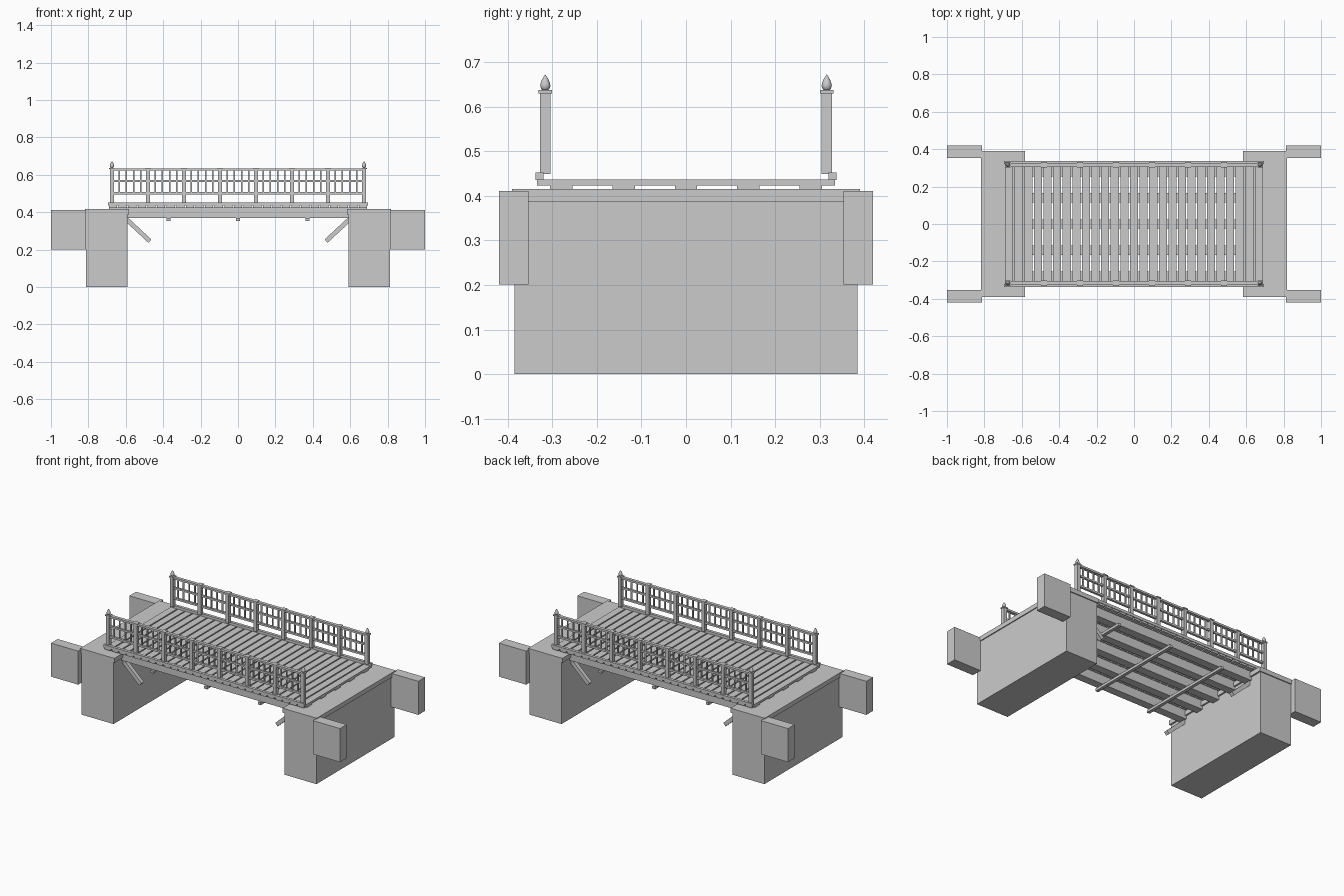
import bpy, bmesh, math
from mathutils import Matrix, Vector

if "Cube" in bpy.data.objects:
    bpy.data.objects.remove(bpy.data.objects["Cube"])


def boxes(name, items):
    """One object from boxes given as (centre, size[, tilt about y])."""
    bm = bmesh.new()
    for item in items:
        c, s = item[0], item[1]
        tilt = item[2] if len(item) > 2 else 0
        m = (Matrix.Translation(Vector(c)) @ Matrix.Rotation(tilt, 4, 'Y')
             @ Matrix.Diagonal((*s, 1)))
        bmesh.ops.create_cube(bm, size=1, matrix=m)
    me = bpy.data.meshes.new(name)
    bm.to_mesh(me)
    bm.free()
    ob = bpy.data.objects.new(name, me)
    bpy.context.collection.objects.link(ob)
    return ob


def span(x0, x1, y0, y1, z0, z1):
    return (((x0 + x1) / 2, (y0 + y1) / 2, (z0 + z1) / 2),
            (x1 - x0, y1 - y0, z1 - z0))


def finial(name, x, y, z):
    profile = [(0, 0), (.006, 0), (.0095, .004), (.0115, .010), (.0105, .016),
               (.0075, .024), (.0035, .031), (0, .036)]
    n = 16
    bm = bmesh.new()
    vs = [bm.verts.new((r, 0, h)) for r, h in profile]
    es = [bm.edges.new(p) for p in zip(vs, vs[1:])]
    bmesh.ops.spin(bm, geom=vs + es, axis=(0, 0, 1), cent=(0, 0, 0),
                   angle=2 * math.pi, steps=n)
    bmesh.ops.remove_doubles(bm, verts=bm.verts, dist=1e-5)
    bmesh.ops.recalc_face_normals(bm, faces=bm.faces)
    for f in bm.faces:
        f.smooth = True
    me = bpy.data.meshes.new(name)
    bm.to_mesh(me)
    bm.free()
    ob = bpy.data.objects.new(name, me)
    ob.location = (x, y, z)
    bpy.context.collection.objects.link(ob)


# Stone abutments, caps and wing walls
for side, s in (("left", -1), ("right", 1)):
    boxes(side + "_abutment", [((s * .702, 0, .194), (.22, .77, .388))])
    boxes(side + "_abutment_cap", [((s * .7, 0, .402), (.236, .782, .028))])
    boxes(side + "_wing_walls", [((s * .906, t * .387, .306), (.188, .066, .21))
                                 for t in (-1, 1)])

# Stringers, cross beams and diagonal braces under the deck
boxes("stringers", [span(-.69, .69, y - .025, y + .025, .368, .424)
                    for y in (-.28, -.14, 0, .14, .28)])
boxes("cross_beams", [span(x - .01, x + .01, -.32, .32, .353, .369)
                      for x in (-.371, 0, .371)])
boxes("braces", [((s * .535, t * .28, .305), (.175, .025, .024), -s * math.radians(43))
                 for s in (-1, 1) for t in (-1, 1)])

# Deck planks
PITCH = .0514
boxes("deck_planks", [((i * PITCH, 0, .430), (PITCH - .008, .67, .013))
                      for i in range(-13, 14)])

# Railings
STEP = 1.348 / 7
post_x = [-.674 + i * STEP for i in range(8)]
for side, t in (("front", -1), ("back", 1)):
    y = t * .316
    boxes(side + "_curb", [((0, t * .329, .444), (1.39, .018, .017))])
    boxes(side + "_posts", [((x, y, .541), (.022, .024, .183)) for x in post_x])
    boxes(side + "_post_caps", [((x, y, .634), (.03, .03, .007)) for x in post_x])
    boxes(side + "_rails", [((0, y, z), (1.348, w, h)) for z, w, h in
                            ((.629, .02, .012), (.567, .012, .011), (.502, .014, .012))])
    boxes(side + "_balusters", [((x + STEP * k / 5, y, .563), (.008, .008, .125))
                                for x in post_x[:-1] for k in range(1, 5)])
    for end, x in (("left", post_x[0]), ("right", post_x[-1])):
        finial(f"{side}_{end}_finial", x, y, .637)
